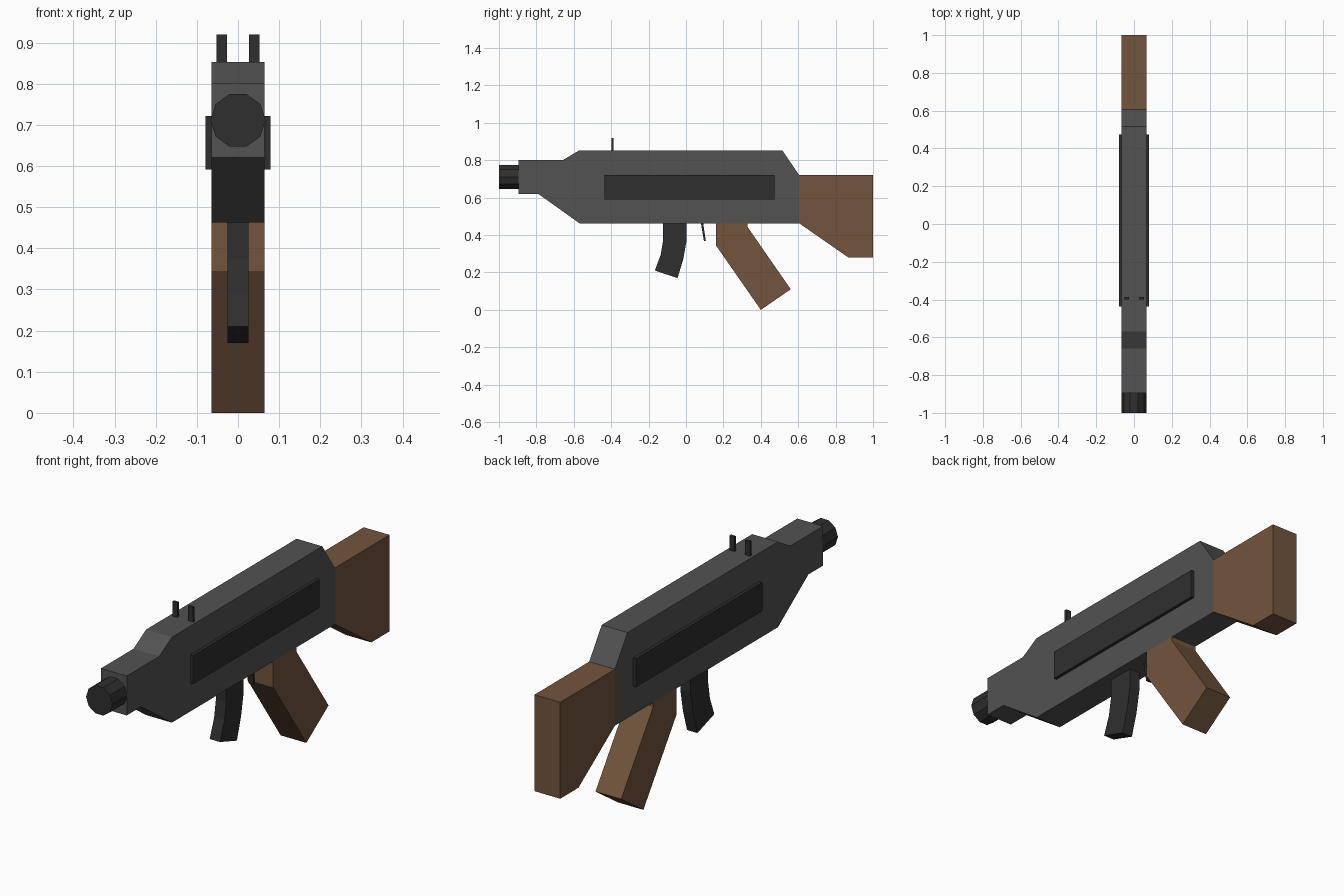
import bpy, bmesh, math
from mathutils import Matrix

if "Cube" in bpy.data.objects:
    bpy.data.objects.remove(bpy.data.objects["Cube"])


def material(name, rgb):
    m = bpy.data.materials.new(name)
    m.diffuse_color = (*rgb, 1)
    m.use_nodes = True
    m.node_tree.nodes["Principled BSDF"].inputs["Base Color"].default_value = m.diffuse_color
    return m


GREY = material("gunmetal grey", (0.085, 0.085, 0.085))
DARK = material("dark steel", (0.028, 0.028, 0.028))
WOOD = material("brown wood", (0.17, 0.09, 0.046))


def finish(name, bm, mat):
    bmesh.ops.recalc_face_normals(bm, faces=bm.faces)
    me = bpy.data.meshes.new(name)
    bm.to_mesh(me)
    bm.free()
    me.materials.append(mat)
    ob = bpy.data.objects.new(name, me)
    bpy.context.collection.objects.link(ob)
    return ob


def slab(name, profile, x0, x1, mat):
    """Extrude a (y, z) side profile from x0 to x1."""
    bm = bmesh.new()
    face = bm.faces.new([bm.verts.new((x0, y, z)) for y, z in profile])
    ext = bmesh.ops.extrude_face_region(bm, geom=[face])
    verts = [v for v in ext["geom"] if isinstance(v, bmesh.types.BMVert)]
    bmesh.ops.translate(bm, verts=verts, vec=(x1 - x0, 0, 0))
    return finish(name, bm, mat)


def rect(y0, y1, z0, z1):
    return [(y0, z0), (y1, z0), (y1, z1), (y0, z1)]


W = 0.065  # half width of the main parts

# Receiver body
slab("body", [(-0.895, 0.80), (-0.66, 0.80), (-0.57, 0.853), (0.515, 0.853),
              (0.605, 0.72), (0.605, 0.463), (-0.57, 0.463), (-0.79, 0.62),
              (-0.895, 0.62)], -W, W, GREY)

# Wooden stock and slanted grip
slab("stock", [(0.605, 0.72), (1.0, 0.72), (1.0, 0.28), (0.868, 0.28),
               (0.605, 0.463)], -W, W, WOOD)
slab("grip", [(0.16, 0.463), (0.33, 0.463), (0.33, 0.442), (0.56, 0.11),
              (0.40, 0.0), (0.16, 0.345)], -W, W, WOOD)

# Curved magazine and trigger
slab("magazine", [(-0.122, 0.463), (0.004, 0.463), (0.004, 0.375), (-0.015, 0.27),
                  (-0.045, 0.17), (-0.167, 0.21), (-0.135, 0.295),
                  (-0.122, 0.375)], -0.026, 0.026, DARK)
slab("trigger", [(0.08, 0.463), (0.092, 0.463), (0.106, 0.368), (0.096, 0.368)],
     -0.013, 0.013, DARK)

# Side panels and sight posts, one pair each
for side, s in (("left", -1), ("right", 1)):
    slab(side + "_panel", rect(-0.437, 0.474, 0.591, 0.722), s * W, s * 0.079, DARK)
    slab(side + "_sight_post", rect(-0.399, -0.387, 0.853, 0.92),
         s * 0.027, s * 0.052, DARK)

# Muzzle
bm = bmesh.new()
bmesh.ops.create_cone(bm, cap_ends=True, segments=10, radius1=0.067, radius2=0.067,
                      depth=0.105, matrix=Matrix.Translation((0, -0.9475, 0.711))
                      @ Matrix.Rotation(math.pi / 2, 4, 'X'))
# Turn the sides so that one flat faces straight up
top = max(bm.faces, key=lambda f: f.calc_center_median().z)
c = top.calc_center_median()
bmesh.ops.rotate(bm, verts=bm.verts, cent=(0, 0, 0.711),
                 matrix=Matrix.Rotation(math.atan2(-c.x, -(c.z - 0.711)) + math.pi, 3, 'Y'))
finish("muzzle", bm, DARK)
